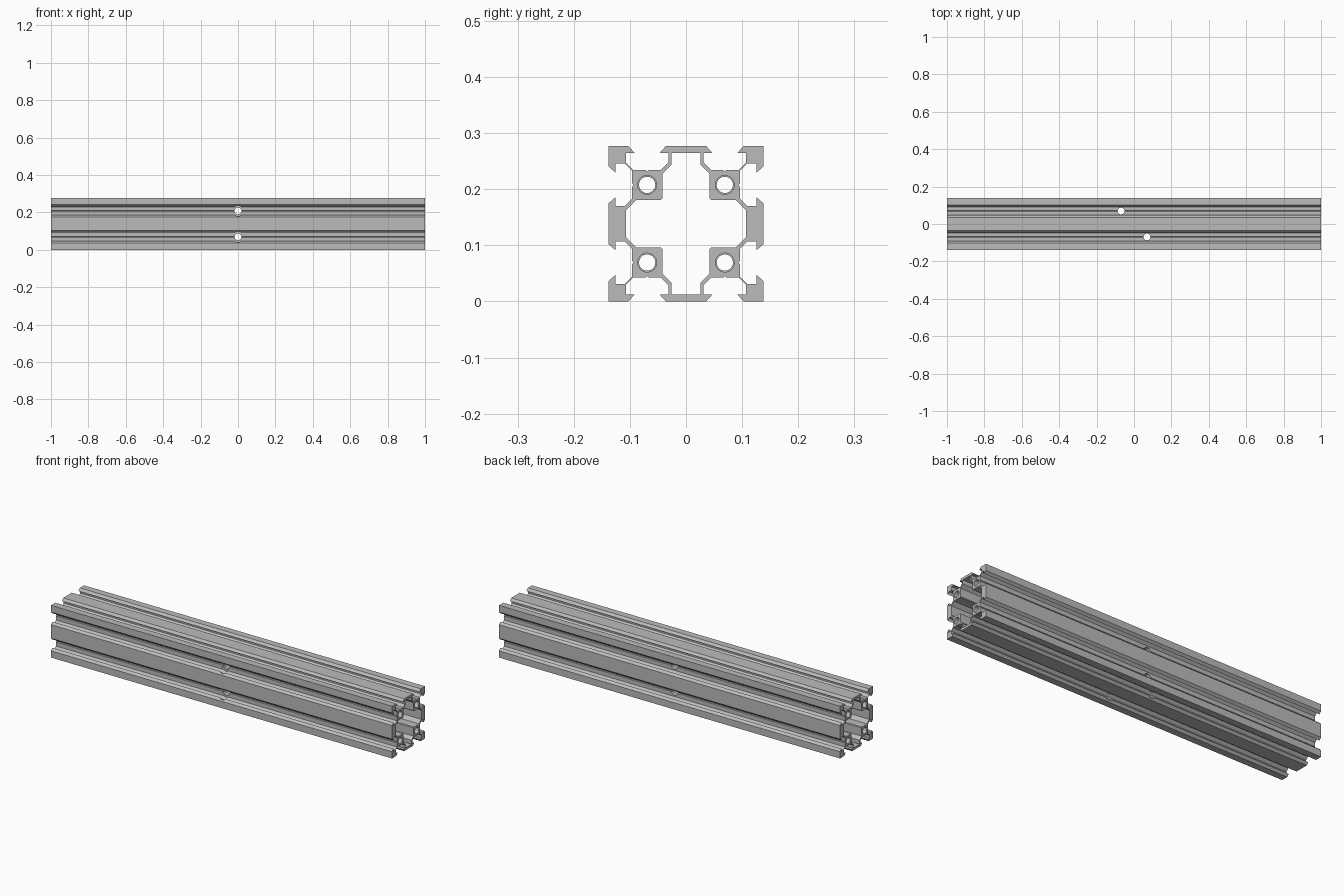
import bpy, bmesh, math
from mathutils import Matrix, Vector

if "Cube" in bpy.data.objects:
    bpy.data.objects.remove(bpy.data.objects["Cube"], do_unlink=True)

HALF, MID, CORE = 0.1385, 0.1385, 0.0692    # half section, axis height, bore offset
BORE, TAP = 0.0145, 0.0168

metal = bpy.data.materials.new("aluminium grey")
metal.use_nodes = True
GREY = (0.5, 0.5, 0.5, 1)
metal.diffuse_color = GREY
metal.node_tree.nodes["Principled BSDF"].inputs["Base Color"].default_value = GREY


def full_loop(quarter):
    """Mirror a quarter outline (vertical axis to horizontal axis) all round."""
    half = quarter + [(u, -v) for u, v in reversed(quarter)]
    loop = half + [(-u, v) for u, v in reversed(half)]
    return [p for i, p in enumerate(loop)
            if (Vector(p) - Vector(loop[i - 1])).length > 1e-5]


def circle(u, v, r, n=32):
    return [(u + r * math.cos(2 * math.pi * i / n),
             v + r * math.sin(2 * math.pi * i / n)) for i in range(n)]


# Outer outline: top plate, V slot, core face with scribe groove, corner
eighth = [(0.036, HALF), (0.047, 0.126), (0.0315, 0.126), (0.0315, 0.109),
          (0.0445, 0.096), (CORE - 0.003, 0.096), (CORE, 0.093),
          (CORE + 0.003, 0.096), (0.094, 0.096), (0.107, 0.109),
          (0.107, 0.126), (0.0915, 0.126), (0.1025, HALF)]
outer = full_loop(eighth + [(HALF, HALF)] + [(v, u) for u, v in reversed(eighth)])

# Hollow centre: thin top and bottom plates, thick side plates
inner = full_loop([(0.026, 0.126), (0.026, 0.105), (0.042, 0.089), (0.042, 0.045),
                   (0.045, 0.042), (0.089, 0.042), (0.1065, 0.0245)])

corners = [(a * CORE, b * CORE) for a in (-1, 1) for b in (-1, 1)]
loops = [outer, inner] + [circle(u, v, BORE) for u, v in corners]

# Extrude the section along x
bm = bmesh.new()
edges = []
for loop in loops:
    verts = [bm.verts.new((-1, u, v + MID)) for u, v in loop]
    edges += [bm.edges.new((verts[i - 1], verts[i])) for i in range(len(verts))]
bmesh.ops.triangle_fill(bm, edges=edges, use_beauty=True, normal=(-1, 0, 0))
ext = bmesh.ops.extrude_face_region(bm, geom=bm.faces[:])
bmesh.ops.translate(bm, vec=(2, 0, 0),
                    verts=[g for g in ext["geom"] if isinstance(g, bmesh.types.BMVert)])
bmesh.ops.recalc_face_normals(bm, faces=bm.faces[:])
mesh = bpy.data.meshes.new("extruded_beam")
bm.to_mesh(mesh)
bm.free()
mesh.materials.append(metal)
beam = bpy.data.objects.new("extruded_beam", mesh)
bpy.context.collection.objects.link(beam)
bpy.context.view_layer.objects.active = beam
beam.select_set(True)


def drill(start, end, r):
    """Cut a round hole between two points."""
    a, b = Vector(start), Vector(end)
    rot = (b - a).to_track_quat("Z", "Y").to_matrix().to_4x4()
    cb = bmesh.new()
    bmesh.ops.create_cone(cb, cap_ends=True, segments=40, radius1=r, radius2=r,
                          depth=(b - a).length,
                          matrix=Matrix.Translation((a + b) / 2) @ rot)
    cm = bpy.data.meshes.new("hole_cutter")
    cb.to_mesh(cm)
    cb.free()
    cutter = bpy.data.objects.new("hole_cutter", cm)
    cutter.hide_render = True
    bpy.context.collection.objects.link(cutter)
    mod = beam.modifiers.new("hole", "BOOLEAN")
    mod.operation, mod.solver, mod.object = "DIFFERENCE", "EXACT", cutter
    bpy.ops.object.modifier_apply(modifier=mod.name)
    bpy.data.objects.remove(cutter, do_unlink=True)


# Tapped bore ends
for u, v in corners:
    for side in (-1, 1):
        drill((side * 0.9, u, v + MID), (side * 1.01, u, v + MID), TAP)

# Cross holes with access counterbores: from the front, and from below
for s in (-1, 1):
    z = MID + s * CORE
    drill((0, -0.2, z), (0, 0.2, z), 0.018)
    drill((0, -0.2, z), (0, -0.0955, z), 0.028)
    x, y = -s * CORE, s * CORE
    drill((x, y, -0.1), (x, y, 0.4), 0.018)
    drill((x, y, -0.1), (x, y, MID - 0.0955), 0.028)

bpy.ops.object.shade_smooth_by_angle(angle=math.radians(25))
